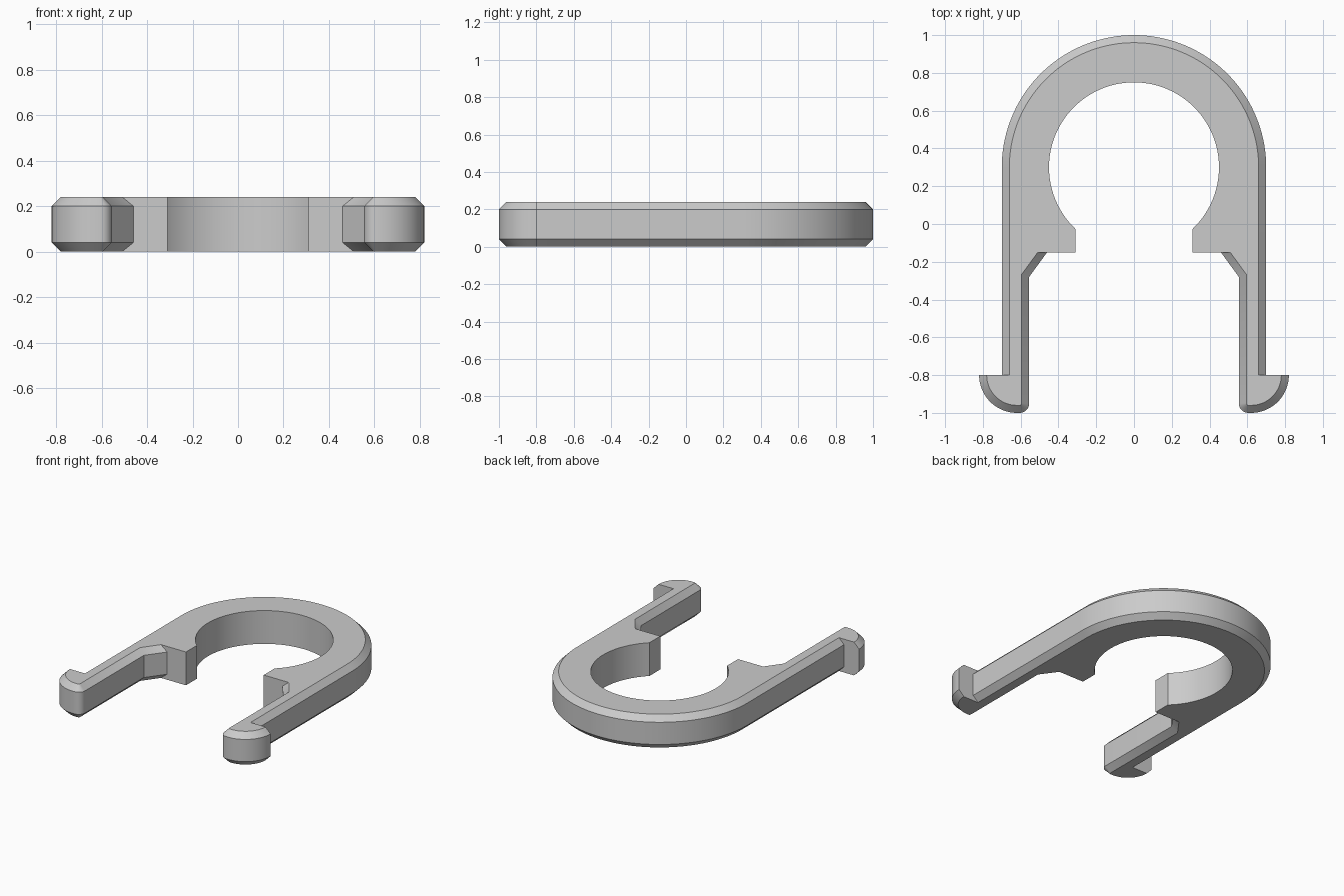
import bpy, bmesh
from math import cos, sin, radians, asin, degrees
from mathutils import Vector

if "Cube" in bpy.data.objects:
    bpy.data.objects.remove(bpy.data.objects["Cube"], do_unlink=True)

HEIGHT, CHAMFER = 0.24, 0.04
RING_Y, BORE, OUTER, LIP_X = 0.3, 0.45, 0.7, 0.31


def arc(cx, cy, r, start, end, steps):
    angles = [radians(start + (end - start) * i / steps) for i in range(steps + 1)]
    return [(cx + r * cos(a), cy + r * sin(a)) for a in angles]


# Half outline: sharp stretches and chamfered stretches alternate
bore_end = -degrees(asin((1 - (LIP_X / BORE) ** 2) ** 0.5))
stretches = [
    (arc(0, RING_Y, BORE, 90, bore_end, 40) + [(LIP_X, -0.15), (0.46, -0.15)], False),
    ([(0.46, -0.15), (0.555, -0.28)] + arc(0.605, -0.95, 0.05, 180, 270, 8)
     + arc(0.62, -0.8, 0.2, -90, 0, 16), True),
    ([(0.82, -0.8), (OUTER, -0.8)], False),
    ([(OUTER, -0.8)] + arc(0, RING_Y, OUTER, 0, 90, 36), True),
]
half, flags = [stretches[0][0][0]], []
for points, chamfered in stretches:
    half += points[1:]
    flags += [chamfered] * (len(points) - 1)

# Mirror to the full closed outline
outline = [Vector(p) for p in half + [(-x, y) for x, y in half[-2:0:-1]]]
flags += flags[::-1]
count = len(outline)


def inset(i):
    """Move a corner inwards by the chamfer of its two edges."""
    normals, dists = [], []
    for k in (i - 1, i):
        d = (outline[(k + 1) % count] - outline[k]).normalized()
        normals.append(Vector((-d.y, d.x)))
        dists.append(CHAMFER if flags[k] else 0)
    (a, b), (d1, d2) = normals, dists
    det = a.x * b.y - a.y * b.x
    if abs(det) < 0.0001:
        return outline[i] + a * d1
    return outline[i] + Vector((d1 * b.y - d2 * a.y, a.x * d2 - b.x * d1)) / det


# Clip body: four stacked outlines joined by side walls
inner = [inset(i) for i in range(count)]
bm = bmesh.new()
layers = [(inner, 0), (outline, CHAMFER), (outline, HEIGHT - CHAMFER), (inner, HEIGHT)]
rings = [[bm.verts.new((p.x, p.y, z)) for p in pts] for pts, z in layers]
for low, high in zip(rings, rings[1:]):
    for i in range(count):
        j = (i + 1) % count
        bm.faces.new((low[i], low[j], high[j], high[i]))
bm.faces.new(rings[0][::-1])
bm.faces.new(rings[-1])
bmesh.ops.remove_doubles(bm, verts=bm.verts, dist=0.00001)

mesh = bpy.data.meshes.new("retaining_clip")
bm.to_mesh(mesh)
bm.free()
clip = bpy.data.objects.new("retaining_clip", mesh)
bpy.context.collection.objects.link(clip)

# Plain grey material
grey = bpy.data.materials.new("plain grey")
grey.use_nodes = True
colour = (0.6, 0.6, 0.6, 1)
grey.diffuse_color = colour
grey.node_tree.nodes["Principled BSDF"].inputs["Base Color"].default_value = colour
mesh.materials.append(grey)

bpy.context.view_layer.objects.active = clip
clip.select_set(True)
bpy.ops.object.shade_smooth_by_angle(angle=radians(30))
